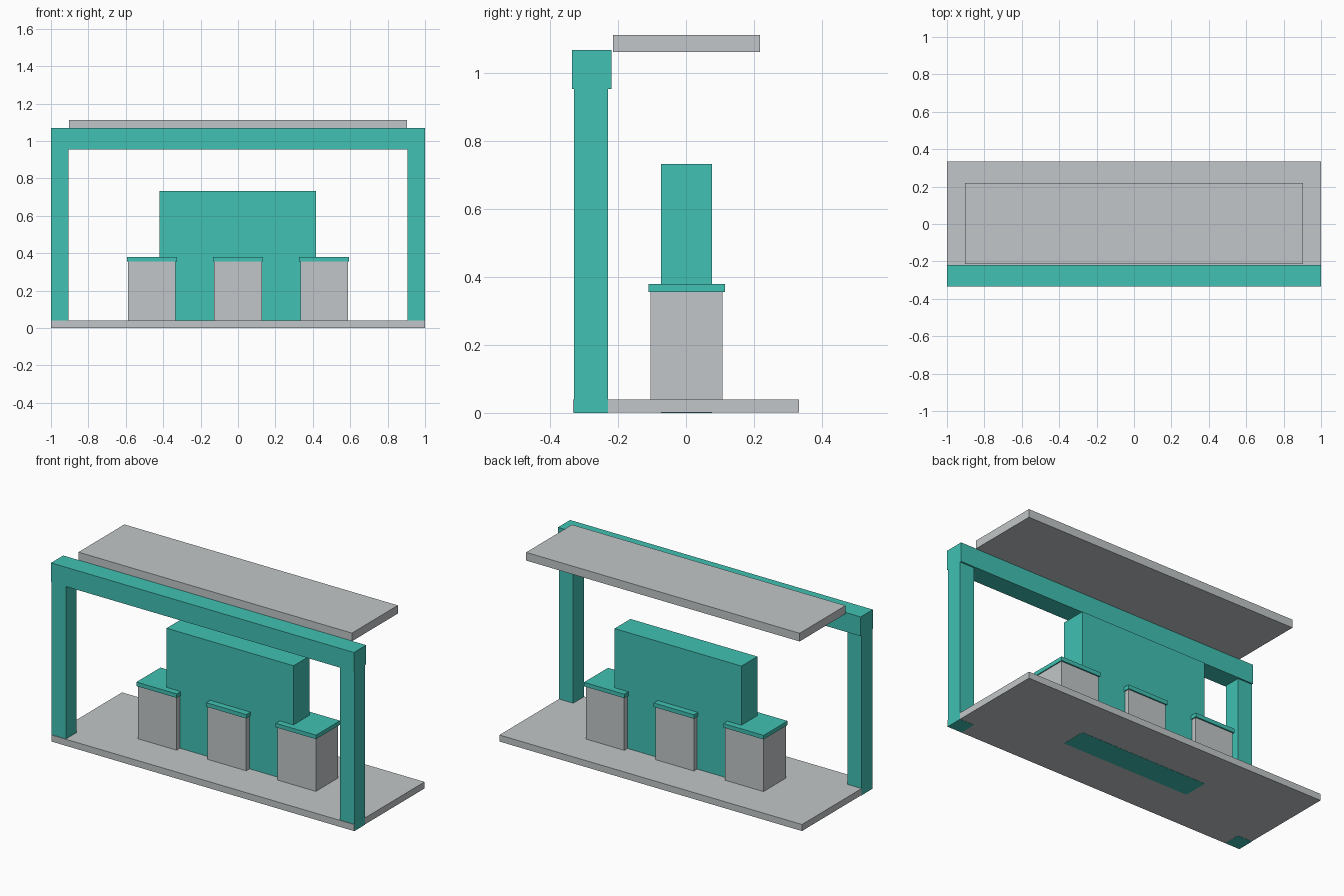
import bpy

default = bpy.data.objects.get("Cube")
if default:
    bpy.data.objects.remove(default, do_unlink=True)


def make_material(name, rgb):
    mat = bpy.data.materials.new(name)
    mat.use_nodes = True
    colour = (*rgb, 1.0)
    mat.diffuse_color = colour
    mat.node_tree.nodes["Principled BSDF"].inputs["Base Color"].default_value = colour
    return mat


teal = make_material("teal", (0.052, 0.533, 0.451))
grey = make_material("light grey", (0.539, 0.565, 0.578))


def box(name, mat, x, y, z):
    """Flat-faced box spanning the given (low, high) ranges."""
    spans = (x, y, z)
    bpy.ops.mesh.primitive_cube_add(size=1, location=[sum(s) / 2 for s in spans])
    obj = bpy.context.object
    obj.name = name
    obj.scale = [s[1] - s[0] for s in spans]
    bpy.ops.object.transform_apply(location=False, rotation=False, scale=True)
    obj.data.materials.append(mat)
    return obj


# Floor slab, a hair inside the posts so their ends show flush
box("floor_slab", grey, (-0.999, 0.999), (-0.333, 0.333), (0.001, 0.04))

# Front gate: two posts and a cross beam
for side, sign in (("right", -1), ("left", 1)):
    box(side + "_post", teal, sorted((sign * 0.905, sign)), (-0.329, -0.229), (0, 0.955))
box("cross_beam", teal, (-1, 1), (-0.335, -0.22), (0.953, 1.068))

# Floating roof panel
box("roof_panel", grey, (-0.903, 0.903), (-0.215, 0.218), (1.063, 1.112))

# Central wall running down through the floor
box("central_wall", teal, (-0.42, 0.418), (-0.073, 0.077), (0, 0.733))

# Three counters with overhanging tops
for label, cx in (("right", -0.46), ("middle", 0), ("left", 0.46)):
    box(label + "_counter", grey, (cx - 0.127, cx + 0.127), (-0.104, 0.107), (0.03, 0.357))
    box(label + "_counter_top", teal, (cx - 0.133, cx + 0.133), (-0.111, 0.115), (0.356, 0.38))
